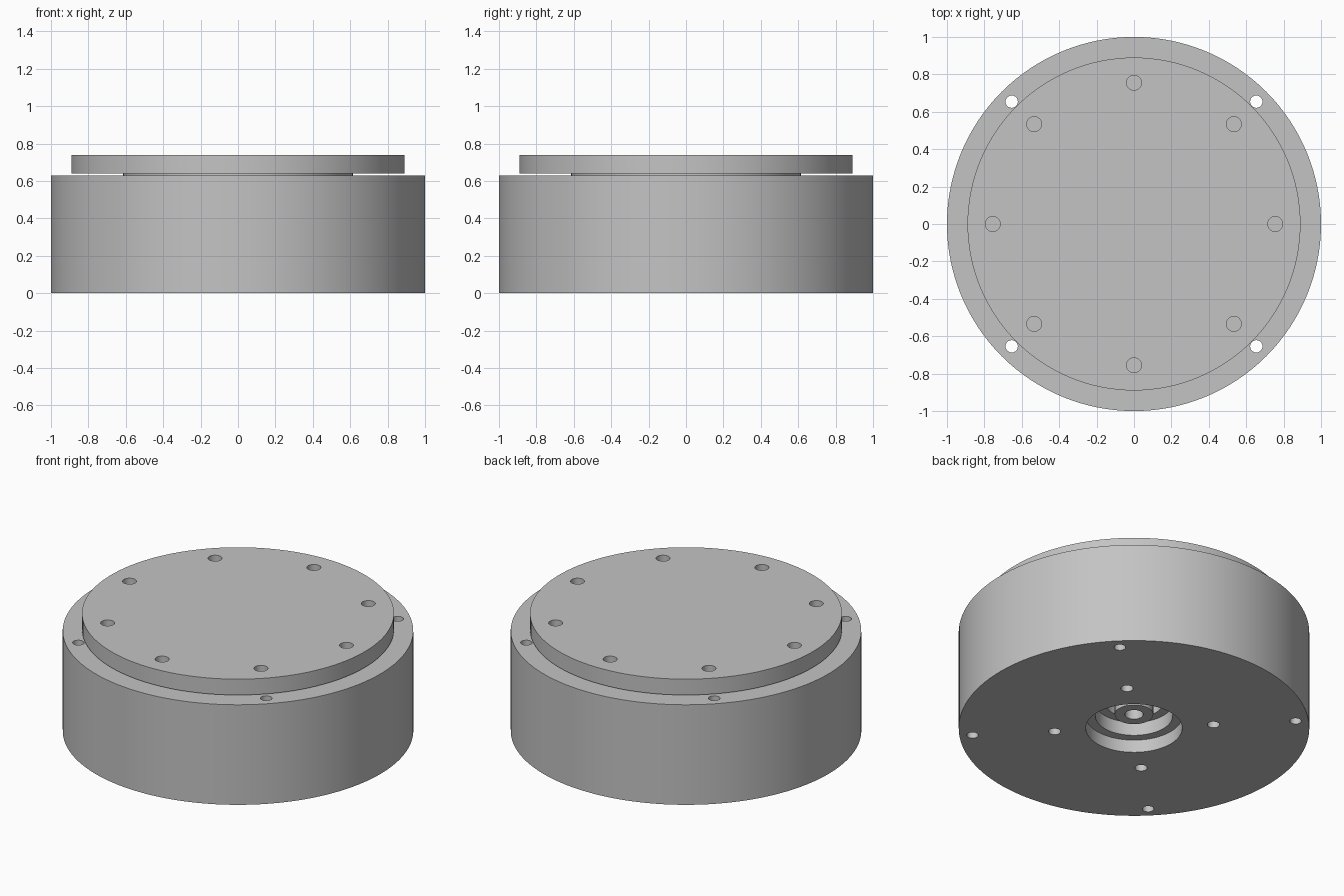
import bpy, bmesh, math

if "Cube" in bpy.data.objects:
    bpy.data.objects.remove(bpy.data.objects["Cube"])

grey = bpy.data.materials.new("machined grey")
grey.diffuse_color = (0.55, 0.55, 0.55, 1)
grey.use_nodes = True
grey.node_tree.nodes["Principled BSDF"].inputs["Base Color"].default_value = grey.diffuse_color


def lathe(name, profile, n=128):
    """Revolve (radius, height) points around z; zero radius closes an end."""
    bm = bmesh.new()
    rings = []
    for r, z in profile:
        if r == 0:
            rings.append([bm.verts.new((0, 0, z))] * n)
        else:
            rings.append([bm.verts.new((r * math.cos(2 * math.pi * i / n),
                                        r * math.sin(2 * math.pi * i / n), z)) for i in range(n)])
    for a, b in zip(rings, rings[1:]):
        for i in range(n):
            j = (i + 1) % n
            corners = list(dict.fromkeys([a[i], a[j], b[j], b[i]]))
            bm.faces.new(corners)
    bmesh.ops.dissolve_limit(bm, angle_limit=0.001, verts=bm.verts, edges=bm.edges)
    bmesh.ops.recalc_face_normals(bm, faces=bm.faces)
    mesh = bpy.data.meshes.new(name)
    bm.to_mesh(mesh)
    bm.free()
    mesh.materials.append(grey)
    ob = bpy.data.objects.new(name, mesh)
    bpy.context.collection.objects.link(ob)
    return ob


def drill(target, name, count, ring, radius, z0, z1, start=0):
    """Cut a bolt circle of holes between two heights."""
    bm = bmesh.new()
    for i in range(count):
        a = start + 2 * math.pi * i / count
        made = bmesh.ops.create_cone(bm, cap_ends=True, segments=32, radius1=radius,
                                     radius2=radius, depth=z1 - z0)
        bmesh.ops.translate(bm, verts=made["verts"],
                            vec=(ring * math.cos(a), ring * math.sin(a), (z0 + z1) / 2))
    mesh = bpy.data.meshes.new(name)
    bm.to_mesh(mesh)
    bm.free()
    mesh.materials.append(grey)
    cutter = bpy.data.objects.new(name, mesh)
    bpy.context.collection.objects.link(cutter)
    mod = target.modifiers.new(name, "BOOLEAN")
    mod.object = cutter
    mod.operation = "DIFFERENCE"
    mod.solver = "EXACT"
    bpy.context.view_layer.objects.active = target
    bpy.ops.object.modifier_apply(modifier=name)
    bpy.data.objects.remove(cutter)


# Drum housing with a stepped bore underneath
housing = lathe("housing", [(0, 0.3), (0.165, 0.3), (0.165, 0.165), (0.22, 0.165), (0.22, 0.08),
                            (0.275, 0.08), (0.275, 0), (1, 0), (1, 0.63), (0, 0.63)])
drill(housing, "rim_holes", 4, 0.925, 0.033, -0.1, 0.8, math.pi / 4)
drill(housing, "base_holes", 4, 0.455, 0.035, -0.1, 0.15, math.pi / 4)

# Spacer between the housing and the turning plate
collar = lathe("collar", [(0, 0.63), (0.615, 0.63), (0.615, 0.64), (0, 0.64)])

# Turning plate with its ring of holes
plate = lathe("top_plate", [(0, 0.64), (0.89, 0.64), (0.89, 0.74), (0, 0.74)])
drill(plate, "plate_holes", 8, 0.755, 0.04, 0.6, 0.8)

# Hollow shaft end inside the bore
shaft = lathe("shaft", [(0, 0.25), (0.052, 0.25), (0.052, 0.09), (0.11, 0.09), (0.11, 0.3), (0, 0.3)], 64)

for ob in (housing, collar, plate, shaft):
    bpy.ops.object.select_all(action="DESELECT")
    ob.select_set(True)
    bpy.context.view_layer.objects.active = ob
    bpy.ops.object.shade_smooth_by_angle(angle=math.radians(30))
